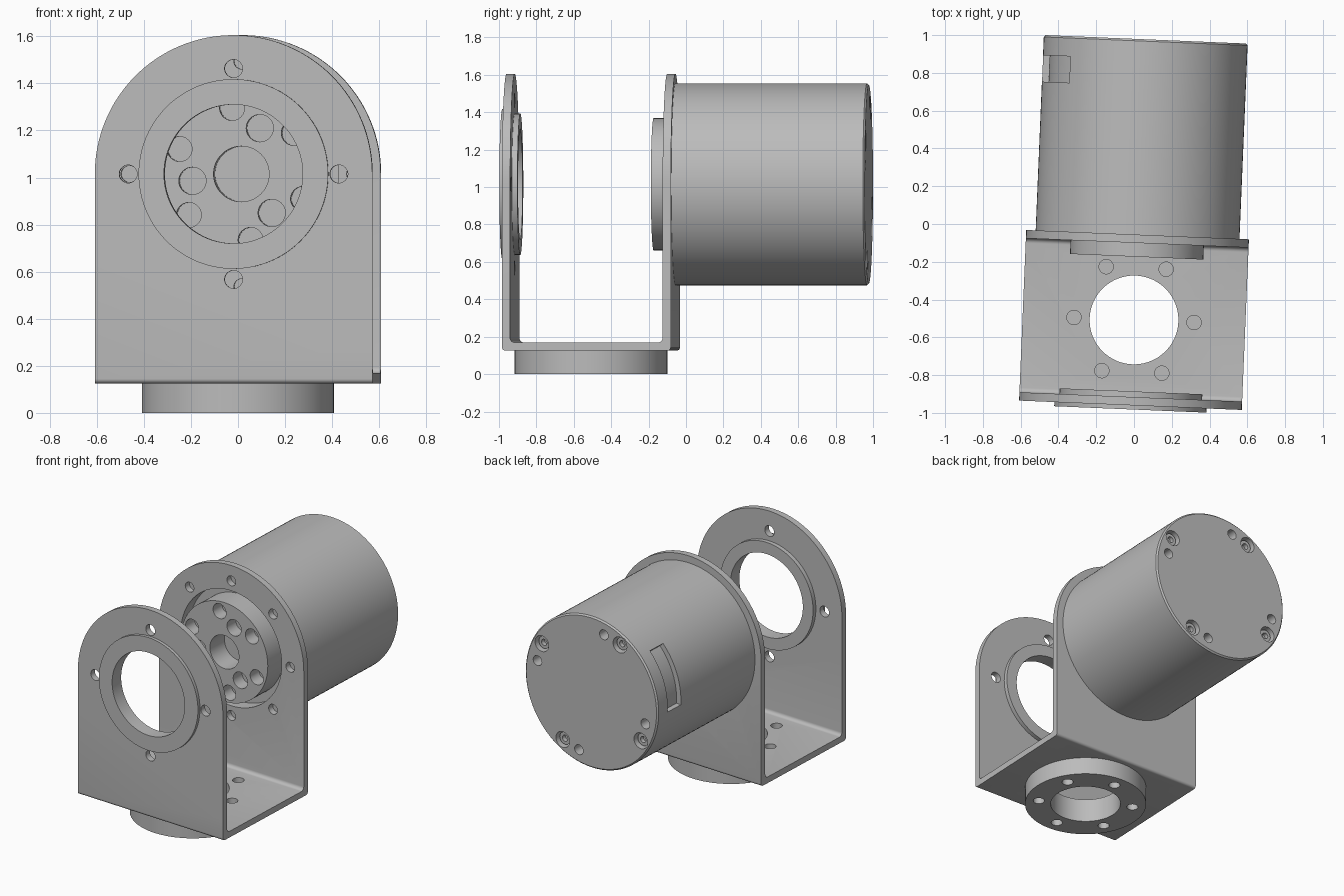
import bpy, bmesh
from math import sin, cos, pi, radians
from mathutils import Matrix, Vector

cube = bpy.data.objects.get("Cube")
if cube:
    bpy.data.objects.remove(cube, do_unlink=True)

AXIS_Z = 1.015                                   # height of the motor axis
PLACE = Matrix.Translation((0, -0.508, 0)) @ Matrix.Rotation(radians(-2.4), 4, 'Z')
ALONG_Y = Matrix.Translation((0, 0, AXIS_Z)) @ Matrix.Rotation(-pi / 2, 4, 'X')
UPRIGHT = Matrix.Identity(4)

metal = bpy.data.materials.new("grey_metal")
metal.use_nodes = True
metal.diffuse_color = (0.5, 0.5, 0.5, 1)
metal.node_tree.nodes["Principled BSDF"].inputs["Base Color"].default_value = (0.5, 0.5, 0.5, 1)


def arc(cx, cy, r, a0, a1, n):
    """Points on an arc, angles in degrees."""
    steps = [radians(a0 + (a1 - a0) * i / n) for i in range(n + 1)]
    return [(cx + r * cos(a), cy + r * sin(a)) for a in steps]


def lathe(profile, frame, steps=96):
    """Closed (radius, height) profile turned about the frame's z axis."""
    bm = bmesh.new()
    vs = [bm.verts.new((r, 0, h)) for r, h in profile]
    es = [bm.edges.new((vs[i - 1], vs[i])) for i in range(len(vs))
          if profile[i][0] + profile[i - 1][0] > 0]
    bmesh.ops.spin(bm, geom=vs + es, cent=(0, 0, 0), axis=(0, 0, 1),
                   angle=2 * pi, steps=steps, use_duplicate=False)
    bmesh.ops.remove_doubles(bm, verts=bm.verts[:], dist=1e-5)
    bm.transform(frame)
    return bm


def prism(points, place, direction):
    """Flat outline mapped by place() and extruded along direction."""
    bm = bmesh.new()
    face = bm.faces.new([bm.verts.new(place(a, b)) for a, b in points])
    out = bmesh.ops.extrude_face_region(bm, geom=[face])
    moved = [v for v in out["geom"] if isinstance(v, bmesh.types.BMVert)]
    bmesh.ops.translate(bm, verts=moved, vec=Vector(direction))
    return bm


def drill(bm, frame, r, h0, h1, ring=0, count=1, start=0, segs=32):
    """Add one rod, or a circle of rods, to a cutter."""
    for i in range(count):
        a = radians(start) + 2 * pi * i / count
        m = frame @ Matrix.Translation((ring * cos(a), -ring * sin(a) if frame is ALONG_Y
                                        else ring * sin(a), (h0 + h1) / 2))
        bmesh.ops.create_cone(bm, cap_ends=True, segments=segs, radius1=r, radius2=r,
                              depth=h1 - h0, matrix=m)


def add(name, bm):
    bmesh.ops.recalc_face_normals(bm, faces=bm.faces[:])
    mesh = bpy.data.meshes.new(name)
    bm.to_mesh(mesh)
    bm.free()
    obj = bpy.data.objects.new(name, mesh)
    bpy.context.collection.objects.link(obj)
    return obj


def finish(name, bm, *cuts):
    """Apply (operation, cutter) pairs, place, shade and colour the part."""
    obj = add(name, bm)
    helpers = []
    for op, cutter in cuts:
        tool = add(name + "_cutter", cutter)
        tool.hide_render = True
        helpers.append(tool)
        mod = obj.modifiers.new(op.title(), 'BOOLEAN')
        mod.operation, mod.solver, mod.object = op, 'EXACT', tool
    if helpers:
        bpy.context.view_layer.update()
        graph = bpy.context.evaluated_depsgraph_get()
        mesh = bpy.data.meshes.new_from_object(obj.evaluated_get(graph))
        obj.modifiers.clear()
        obj.data = mesh
        for tool in helpers:
            bpy.data.objects.remove(tool, do_unlink=True)
    obj.data.transform(PLACE)
    obj.data.materials.clear()
    obj.data.materials.append(metal)
    obj.data.shade_smooth()
    obj.data.set_sharp_from_angle(angle=radians(30))
    return obj


# U-shaped bracket: bent strip trimmed to an arched outline
half, depth, t, floor, top = 0.59, 0.452, 0.044, 0.125, 1.7
inner = depth - t
strip = ([(-depth, top)] + arc(-depth + 0.02, floor + 0.02, 0.02, 180, 270, 6)
         + arc(depth - 0.02, floor + 0.02, 0.02, 270, 360, 6)
         + [(depth, top), (inner, top)]
         + arc(inner - 0.025, floor + t + 0.025, 0.025, 0, -90, 6)
         + arc(-inner + 0.025, floor + t + 0.025, 0.025, 270, 180, 6) + [(-inner, top)])
bracket = prism(strip, lambda y, z: (-half, y, z), (2 * half, 0, 0))
arch = prism([(-half - 0.0, 0), (half, 0)] + arc(0, AXIS_Z, half, 0, 180, 64),
             lambda x, z: (x, -1, z), (0, 2, 0))
holes = bmesh.new()
drill(holes, ALONG_Y, 0.37, -0.6, -0.3, segs=96)                        # front opening
drill(holes, ALONG_Y, 0.038, -0.6, -0.3, ring=0.448, count=4)
drill(holes, ALONG_Y, 0.41, 0.3, 0.6, segs=96)                          # rear opening
drill(holes, ALONG_Y, 0.035, 0.3, 0.6, ring=0.48, count=8)
drill(holes, UPRIGHT, 0.235, 0.05, 0.25, segs=96)                       # floor opening
drill(holes, UPRIGHT, 0.038, 0.05, 0.25, ring=0.318, count=6)
finish("bracket", bracket, ('INTERSECT', arch), ('DIFFERENCE', holes))

# Stepped bearing ring in the front plate
finish("bearing_ring", lathe([(0.295, -0.474), (0.403, -0.474), (0.403, -depth),
                              (0.378, -depth), (0.378, -0.378), (0.295, -0.378)], ALONG_Y))

# Round base flange with bolt holes
bolts = bmesh.new()
drill(bolts, UPRIGHT, 0.038, -0.1, 0.2, ring=0.318, count=6, start=30)
finish("base_flange", lathe([(0.235, 0), (0.408, 0), (0.408, floor), (0.235, floor)], UPRIGHT),
       ('DIFFERENCE', bolts))

# Motor housing with front recess, rear screw holes and a side notch
back = 1.487
housing = lathe([(0, 0.5), (0.41, 0.5), (0.41, depth), (0.54, depth),
                 (0.54, back - 0.01), (0.53, back), (0, back)], ALONG_Y, 128)
cuts = bmesh.new()
drill(cuts, ALONG_Y, 0.056, back - 0.08, back + 0.1, ring=0.465, count=4, start=30)
drill(cuts, ALONG_Y, 0.035, back - 0.08, back + 0.1, ring=0.45, count=4, start=13)
notch = prism(arc(0, AXIS_Z, 0.505, 137, 183, 20) + arc(0, AXIS_Z, 0.6, 183, 137, 20),
              lambda x, z: (x, 1.24, z), (0, 0.14, 0))
finish("motor_housing", housing, ('DIFFERENCE', cuts), ('DIFFERENCE', notch))

# Socket screws in the rear counterbores
for i in range(4):
    a = radians(30 + 90 * i)
    spot = Matrix.Translation((0.465 * cos(a), 0, 0.465 * sin(a))) @ ALONG_Y
    finish("rear_screw_%d" % (i + 1),
           lathe([(0, back - 0.055), (0.022, back - 0.055), (0.022, back - 0.025),
                  (0.044, back - 0.025), (0.044, back - 0.085), (0, back - 0.085)], spot, 24))

# Output hub with bore and mounting holes
hub = lathe([(0, 0.335), (0.353, 0.335), (0.353, 0.51), (0, 0.51)], ALONG_Y)
ports = bmesh.new()
drill(ports, ALONG_Y, 0.118, 0.2, 0.49, segs=64)
drill(ports, ALONG_Y, 0.058, 0.2, 0.43, ring=0.21, count=3, start=68)
drill(ports, ALONG_Y, 0.053, 0.2, 0.43, ring=0.283, count=6, start=38)
finish("output_hub", hub, ('DIFFERENCE', ports))
